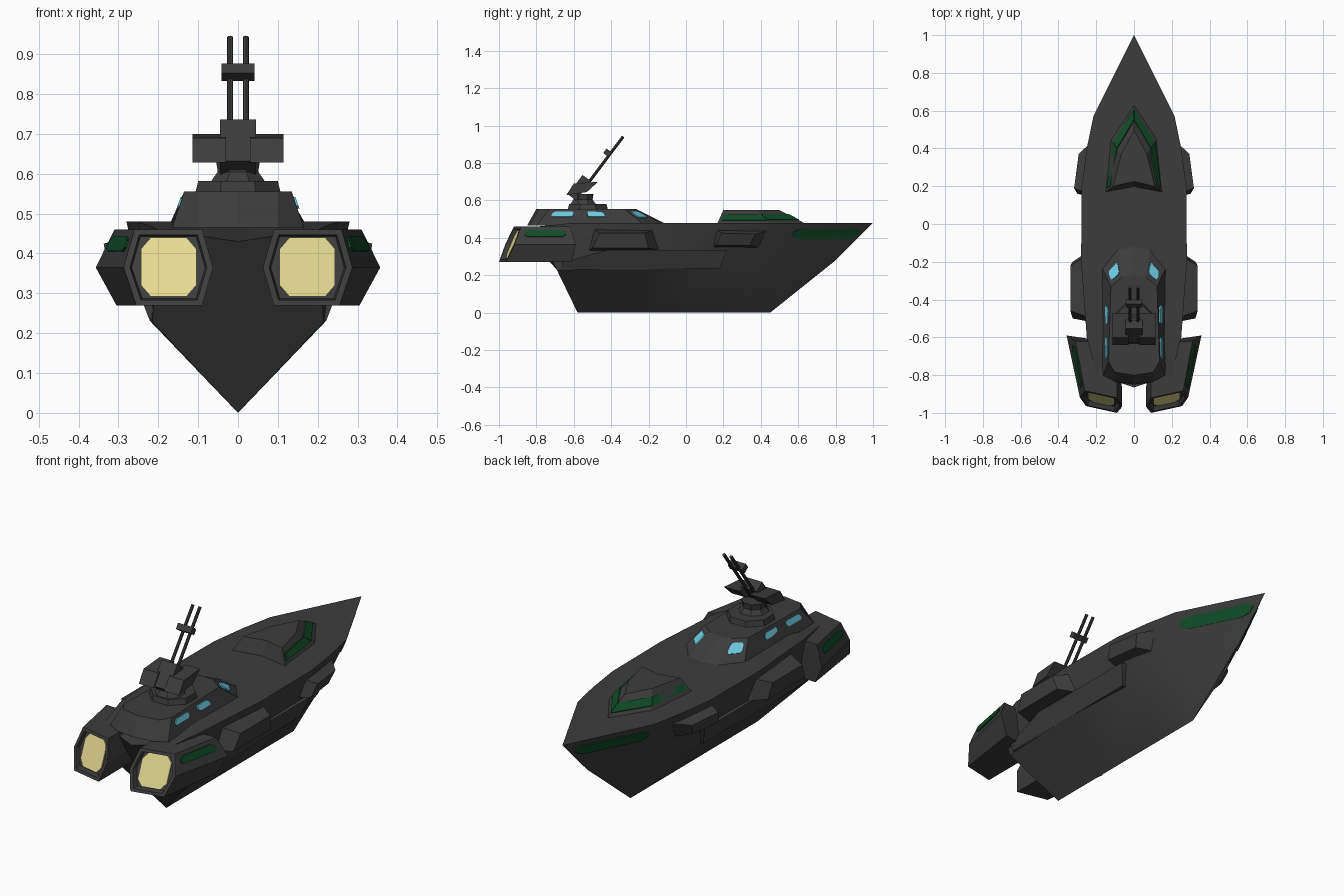
import bpy, bmesh, math
from mathutils import Vector, Matrix

if "Cube" in bpy.data.objects:
    bpy.data.objects.remove(bpy.data.objects["Cube"])


def material(name, rgb):
    m = bpy.data.materials.new(name)
    m.diffuse_color = (*rgb, 1)
    m.use_nodes = True
    m.node_tree.nodes["Principled BSDF"].inputs["Base Color"].default_value = m.diffuse_color
    return m


GREY = material("dark_grey", (0.045, 0.045, 0.045))
GREEN = material("deep_green", (0.005, 0.07, 0.02))
BLUE = material("window_blue", (0.15, 0.58, 0.74))
YELLOW = material("engine_yellow", (0.78, 0.71, 0.29))


def finish(name, bm, mat, mirror=False):
    bmesh.ops.remove_doubles(bm, verts=bm.verts, dist=1e-5)
    bmesh.ops.recalc_face_normals(bm, faces=bm.faces)
    me = bpy.data.meshes.new(name)
    bm.to_mesh(me)
    bm.free()
    me.materials.append(mat)
    ob = bpy.data.objects.new(name, me)
    bpy.context.collection.objects.link(ob)
    if mirror:
        ob.modifiers.new("Mirror", 'MIRROR').use_mirror_merge = False
    return ob


def loft(name, rings, mat=GREY, mirror=False):
    """Skin equal-length rings of points and cap both ends."""
    bm = bmesh.new()
    rows = [[bm.verts.new(p) for p in r] for r in rings]
    n = len(rows[0])
    for a, b in zip(rows, rows[1:]):
        for i in range(n):
            j = (i + 1) % n
            bm.faces.new((a[i], a[j], b[j], b[i]))
    bm.faces.new(rows[0])
    bm.faces.new(rows[-1])
    bmesh.ops.dissolve_degenerate(bm, dist=1e-5, edges=bm.edges)
    return finish(name, bm, mat, mirror)


def both(half):
    """Close a half outline (x >= 0, first and last on the centreline)."""
    return half + [(-p[0], *p[1:]) for p in half[-2:0:-1]]


def patch(name, quad, u0, u1, v0, v1, mat, cut=0.25):
    """Thin plate with clipped corners lying on a quad (a-b bottom, d-c top)."""
    a, b, c, d = map(Vector, quad)
    n = (b - a).cross(d - a).normalized()
    n = n if n.x > 0 else -n
    cu = (u1 - u0) * cut * 0.4
    cv = (v1 - v0) * cut
    uv = [(u0 + cu, v0), (u1 - cu, v0), (u1, v0 + cv), (u1, v1 - cv),
          (u1 - cu, v1), (u0 + cu, v1), (u0, v1 - cv), (u0, v0 + cv)]
    pts = [a.lerp(b, u).lerp(d.lerp(c, u), v) for u, v in uv]
    loft(name, [[p - n * 0.004 for p in pts], [p + n * 0.005 for p in pts]], mat, True)


def prism(name, yz, x0, x1, mat=GREY, mirror=True):
    return loft(name, [[(x0, *p) for p in yz], [(x1, *p) for p in yz]], mat, mirror)


def solid(name, loc, size, tilt=0.0, sides=0, mirror=False):
    """Box (sides=0) or cylinder scaled to size, tilted about x."""
    bm = bmesh.new()
    m = (Matrix.Translation(loc) @ Matrix.Rotation(tilt, 4, 'X')
         @ Matrix.Diagonal((*size, 1)))
    if sides:
        bmesh.ops.create_cone(bm, cap_ends=True, segments=sides, radius1=0.5,
                              radius2=0.5, depth=1, matrix=m)
    else:
        bmesh.ops.create_cube(bm, size=1, matrix=m)
    return finish(name, bm, GREY, mirror)


# Hull: keel y, chine, sheer per station, stern to bow
stations = [
    ((0, -.58, 0), (.215, -.69, .228), (.20, -.80, .46), (0, -.865, .43)),
    ((0, -.50, 0), (.220, -.56, .230), (.25, -.60, .48), (0, -.60, .48)),
    ((0, -.20, 0), (.222, -.20, .232), (.28, -.20, .48), (0, -.20, .48)),
    ((0, .15, 0), (.215, .17, .245), (.277, .20, .48), (0, .20, .48)),
    ((0, .32, 0), (.185, .38, .265), (.25, .40, .48), (0, .40, .48)),
    ((0, .45, 0), (.129, .542, .28), (.215, .57, .48), (0, .57, .48)),
    ((0, .80, .28), (0, .80, .28), (0, 1.0, .48), (0, 1.0, .48))]
hull = loft("hull", [both(list(s)) for s in stations])
bpy.context.view_layer.objects.active = hull
hull.select_set(True)
bpy.ops.object.shade_smooth_by_angle(angle=math.radians(28))
fore, bow = stations[5], stations[6]
patch("bow_stripe", (fore[1], bow[1], bow[2], fore[2]), .03, .93, .57, .84, GREEN)

# Side strakes
strake = [(-.66, .235), (.18, .235), (.22, .335), (-.42, .335), (-.66, .27)]
loft("side_strake", [[(.15, y, z) for y, z in strake],
                     [(.223 + (z - .235) * .38, y, z) for y, z in strake]], mirror=True)

# Side pods
loft("middle_pod", [
    [(.22, -.52, .33), (.22, -.13, .33), (.25, -.17, .445), (.25, -.49, .445)],
    [(.325, -.50, .345), (.325, -.20, .345), (.337, -.22, .425), (.337, -.46, .425)]],
    mirror=True)
loft("forward_pod", [
    [(.2, .14, .345), (.2, .39, .345), (.21, .45, .44), (.24, .16, .45)],
    [(.30, .16, .36), (.275, .34, .36), (.293, .37, .42), (.317, .19, .425)]],
    mirror=True)

# Foredeck hatch with green stripes
hb = [(0, .165 + .03, .47), (.155, .165, .47), (.125, .46, .47), (0, .65, .47)]
ht = [(0, .225, .55), (.11, .20, .55), (.068, .37, .55), (0, .495, .55)]
loft("foredeck_hatch", [both(hb), both(ht)])
patch("hatch_side_stripe", (hb[1], hb[2], ht[2], ht[1]), .06, 1, .3, .66, GREEN, 0)
patch("hatch_front_stripe", (hb[2], hb[3], ht[3], ht[2]), 0, 1, .3, .66, GREEN, 0)

# Cabin and windows
cb = [(0, -.85), (.1, -.835), (.165, -.80), (.175, -.22), (.09, -.11), (0, -.09)]
ct = [(0, -.80), (.1, -.785), (.135, -.73), (.122, -.33), (.06, -.28), (0, -.27)]
cb = [(x, y, .465) for x, y in cb]
ct = [(x, y, .555) for x, y in ct]
loft("cabin", [both(cb), both(ct)])
side = (cb[2], cb[3], ct[3], ct[2])
patch("rear_window", side, .08, .33, .52, .83, BLUE)
patch("middle_window", side, .49, .69, .52, .83, BLUE)
patch("front_window", (cb[3], cb[4], ct[4], ct[3]), .2, .85, .48, .84, BLUE)


# Engine nacelles: hexagonal, slanted rear with a recessed glowing outlet
def rear(x, z, inset=0.0):
    return (x, -1 + .22 * (x - .09) + .42 * (z - .27) + inset, z)


def shrunk(f, inset):
    return [rear(.174 + (x - .174) * f, .365 + (z - .365) * f, inset) for x, z in hexa]


hexa = [(.0625, .365), (.09, .46), (.26, .46), (.287, .365), (.255, .27), (.09, .27)]
front_hex = [(.07, -.62, .365), (.09, -.63, .46), (.31, -.62, .46),
             (.357, -.59, .365), (.305, -.61, .27), (.09, -.63, .27)]
back_hex = shrunk(1, 0)
loft("engine_nacelle", [front_hex, back_hex, shrunk(.86, 0), shrunk(.82, .025)],
     mirror=True)
glow = [(sx * a, sz * b) for sx, sz, order in
        ((1, 1, 0), (-1, 1, 1), (-1, -1, 0), (1, -1, 1))
        for a, b in (((.07, .045), (.045, .074)) if not order
                     else ((.045, .074), (.07, .045)))]
loft("engine_glow", [[rear(.174 + x, .366 + z, d) for x, z in glow]
                     for d in (.027, .019)], YELLOW, True)
patch("nacelle_stripe", (back_hex[3], front_hex[3], front_hex[2], back_hex[2]),
      .12, .87, .42, .8, GREEN)


# Gun turret
def octagon(r, z, y=-.525):
    return [(r * math.cos(a), y + r * math.sin(a), z)
            for a in (math.radians(22.5 + 45 * i) for i in range(8))]


loft("turret_base", [octagon(.118, .545), octagon(.108, .582)])
loft("turret_pedestal", [octagon(.078, .575, -.55), octagon(.055, .605, -.55),
                         octagon(.06, .635, -.55)])
tilt = math.radians(-37)
solid("gun_body", (0, -.57, .668), (.09, .055, .13), tilt)
prism("gun_side_box", [(-.64, .628), (-.60, .69), (-.47, .70), (-.53, .645)], .03, .114)
solid("gun_barrel", (.02, -.447, .794), (.016, .016, .37), tilt, 8, True)
solid("barrel_clamp", (0, -.42, .855), (.084, .034, .03), tilt)
